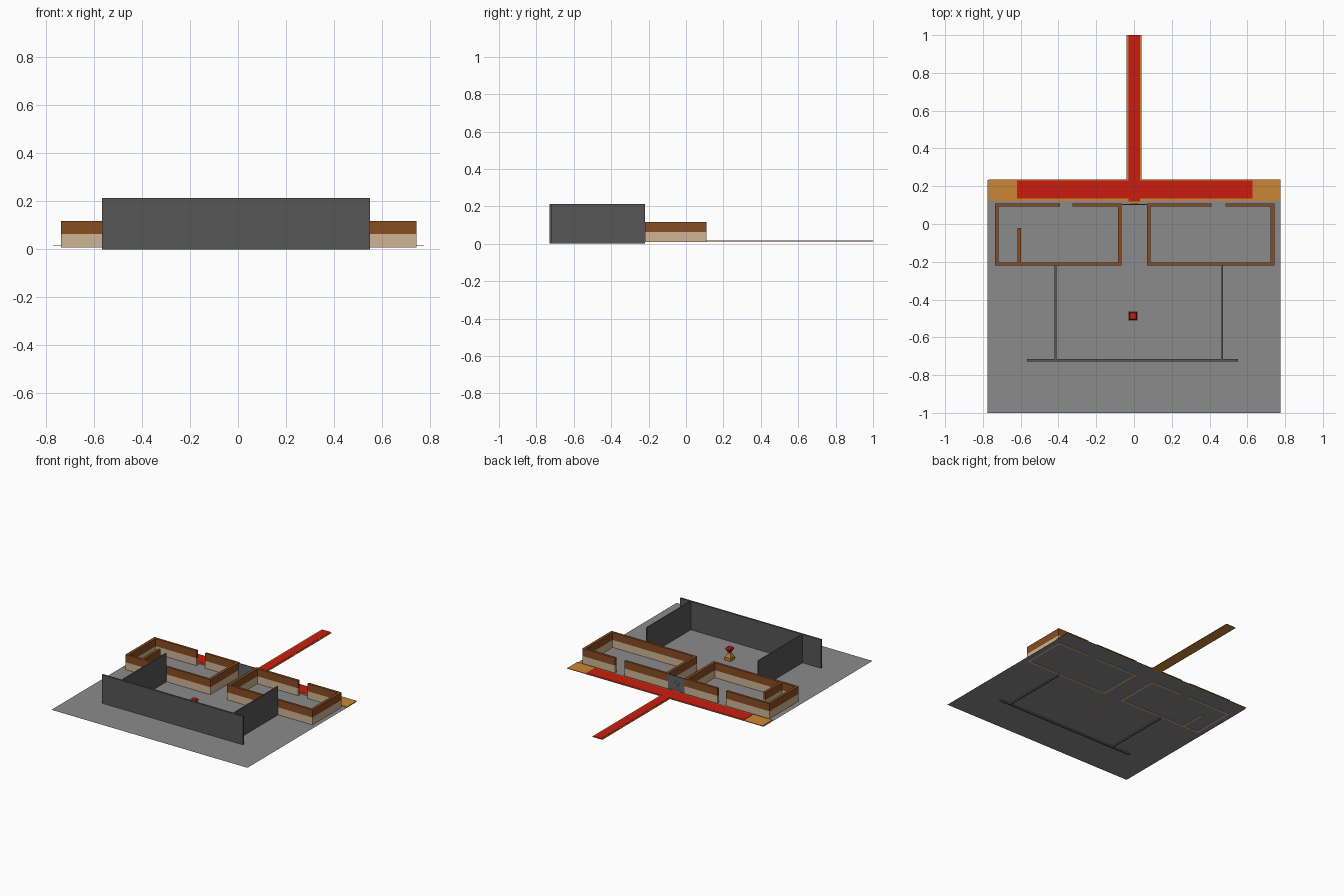
import bpy
import bmesh
import math
from mathutils import Matrix, Vector

cube = bpy.data.objects.get("Cube")
if cube:
    bpy.data.objects.remove(cube, do_unlink=True)


def material(name, r, g, b):
    m = bpy.data.materials.new(name)
    m.use_nodes = True
    m.diffuse_color = (r, g, b, 1)
    m.node_tree.nodes["Principled BSDF"].inputs["Base Color"].default_value = (r, g, b, 1)
    return m


STONE = material("floor grey", 0.26, 0.26, 0.26)
DARK = material("dark grey", 0.095, 0.095, 0.095)
RED = material("carpet red", 0.6, 0.012, 0.005)
GOLD = material("orange gold", 0.6, 0.24, 0.035)
BROWN = material("wood brown", 0.25, 0.075, 0.016)
BEIGE = material("plaster beige", 0.62, 0.46, 0.3)
SLATE = material("door slate", 0.12, 0.13, 0.14)
SILVER = material("handle grey", 0.4, 0.37, 0.34)


def finish(name, bm, *mats):
    mesh = bpy.data.meshes.new(name)
    bm.to_mesh(mesh)
    bm.free()
    for m in mats:
        mesh.materials.append(m)
    ob = bpy.data.objects.new(name, mesh)
    bpy.context.collection.objects.link(ob)
    return ob


def add_box(bm, x0, x1, y0, y1, z0, z1):
    centre = Vector((x0 + x1, y0 + y1, z0 + z1)) / 2
    size = Matrix.Diagonal((x1 - x0, y1 - y0, z1 - z0, 1))
    bmesh.ops.create_cube(bm, size=1, matrix=Matrix.Translation(centre) @ size)


def boxes(name, mat, z0, z1, *footprints):
    bm = bmesh.new()
    for f in footprints:
        add_box(bm, *f, z0, z1)
    return finish(name, bm, mat)


def two_tone_walls(name, footprints, split=0.063):
    # plaster below the split height, wood above it
    bm = bmesh.new()
    for f in footprints:
        add_box(bm, *f, 0.008, 0.117)
    bmesh.ops.bisect_plane(bm, geom=bm.verts[:] + bm.edges[:] + bm.faces[:],
                           plane_co=(0, 0, split), plane_no=(0, 0, 1))
    for f in bm.faces:
        f.material_index = int(f.calc_center_median().z > split)
    finish(name, bm, BEIGE, BROWN)


def tapered(name, mat, x, y, z0, z1, r0, r1):
    # square frustum aligned with the axes
    bm = bmesh.new()
    place = Matrix.Translation((x, y, (z0 + z1) / 2)) @ Matrix.Rotation(math.pi / 4, 4, "Z")
    bmesh.ops.create_cone(bm, cap_ends=True, segments=4, radius1=r0, radius2=r1,
                          depth=z1 - z0, matrix=place)
    finish(name, bm, mat)


# Ground sheet
bm = bmesh.new()
bmesh.ops.create_grid(bm, x_segments=1, y_segments=1, size=0.5,
                      matrix=Matrix.Translation((0, -0.384, 0.01)) @ Matrix.Diagonal((1.55, 1.232, 1, 1)))
finish("floor", bm, STONE)

# Carpets with gold borders
boxes("carpet_border", GOLD, 0.013, 0.0165,
      (-0.77, 0.775, 0.122, 0.236), (-0.039, 0.041, 0.236, 1.0), (-0.03, 0.03, 0.108, 0.122))
boxes("carpet", RED, 0.0165, 0.0185,
      (-0.62, 0.628, 0.135, 0.23), (-0.03, 0.032, 0.23, 1.0), (-0.03, 0.032, 0.12, 0.135))

# Two walled rooms, each with a doorway in the back wall
Y0, Y1, T = -0.22, 0.109, 0.02


def room(x0, x1, gap0, gap1):
    return [(x0, x0 + T, Y0, Y1), (x1 - T, x1, Y0, Y1),
            (x0 + T, x1 - T, Y0, Y0 + 0.016),
            (x0 + T, gap0, Y1 - 0.016, Y1), (gap1, x1 - T, Y1 - 0.016, Y1)]


two_tone_walls("right_room_walls", room(-0.737, -0.065, -0.393, -0.325)
               + [(-0.616, -0.599, Y0 + 0.016, -0.02)])
two_tone_walls("left_room_walls", room(0.068, 0.743, 0.411, 0.485))

# Tall dark walls around the court
boxes("court_front_wall", DARK, 0, 0.213, (-0.566, 0.55, -0.729, -0.716))
boxes("court_side_walls", DARK, 0, 0.213,
      (-0.42, -0.411, -0.716, Y0), (0.463, 0.472, -0.716, Y0))

# Gate between the rooms, with a ring handle
boxes("gate", SLATE, 0.01, 0.113, (-0.065, 0.068, 0.1, 0.105))
bpy.ops.mesh.primitive_torus_add(major_radius=0.016, minor_radius=0.004, major_segments=16,
                                 minor_segments=6, location=(0.001, 0.107, 0.064),
                                 rotation=(math.pi / 2, 0, 0))
ring = bpy.context.object
ring.name = "gate_ring"
ring.data.materials.append(SILVER)
bpy.ops.object.shade_smooth_by_angle()

# Pedestal and brazier in the court
PX, PY = -0.005, -0.487
tapered("pedestal_base", GOLD, PX, PY, 0.01, 0.03, 0.034, 0.034)
tapered("pedestal_stem", GOLD, PX, PY, 0.03, 0.06, 0.03, 0.014)
tapered("brazier_bowl", RED, PX, PY, 0.06, 0.09, 0.01, 0.03)
tapered("brazier_top", RED, PX, PY, 0.09, 0.1, 0.03, 0.022)
